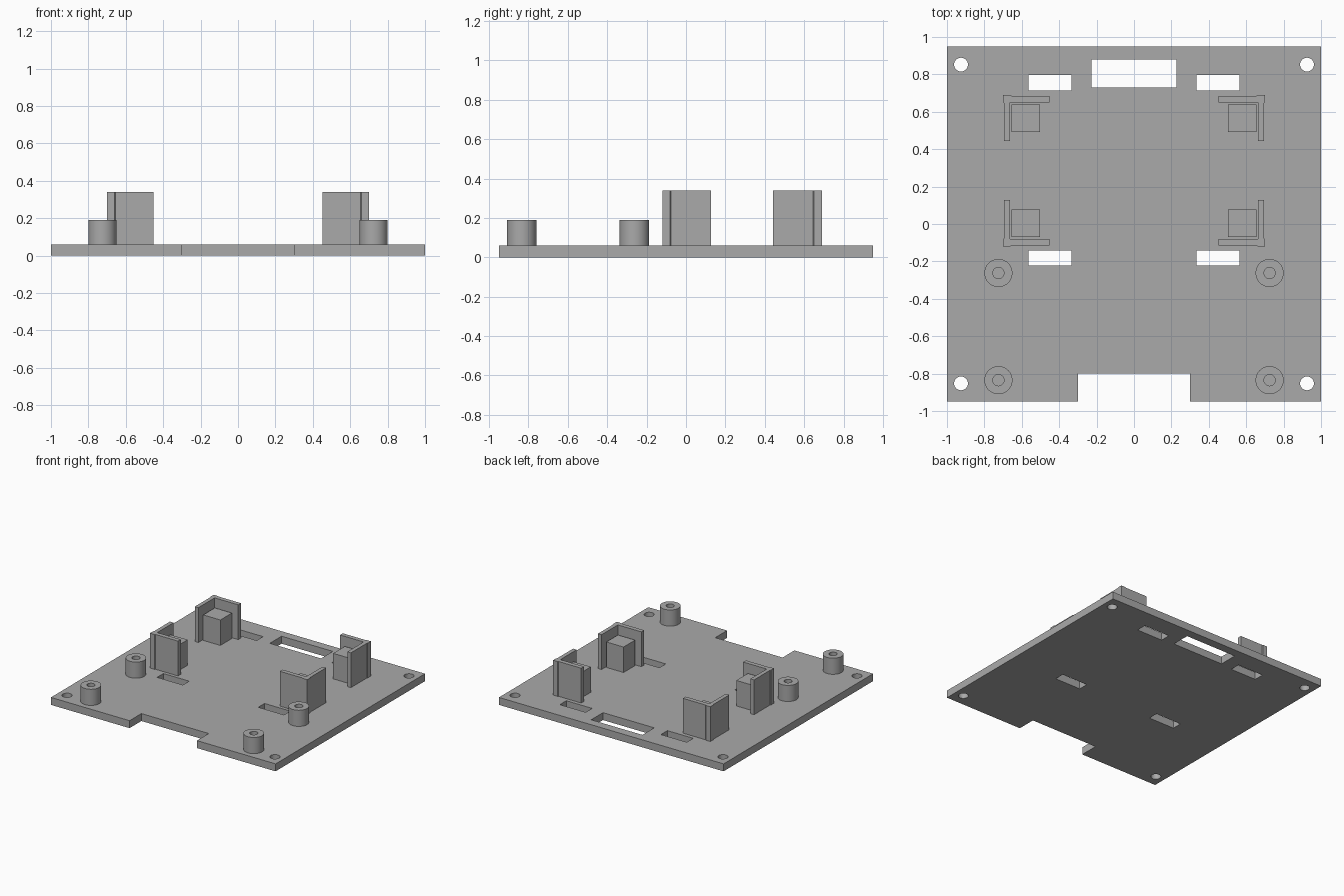
import bpy
from math import cos, sin, tau, radians

cube = bpy.data.objects.get("Cube")
if cube:
    bpy.data.objects.remove(cube, do_unlink=True)

grey = bpy.data.materials.new("plain grey")
grey.use_nodes = True
COLOUR = (0.4, 0.4, 0.4, 1.0)
grey.diffuse_color = COLOUR
grey.node_tree.nodes["Principled BSDF"].inputs["Base Color"].default_value = COLOUR

BASE = 0.06        # plate thickness
MID_Y = 0.285      # line about which the corner guides mirror


def rect(x0, x1, y0, y1):
    return [(x0, y0), (x1, y0), (x1, y1), (x0, y1)]


def circle(x, y, r, n=48):
    return [(x + r * cos(tau * i / n), y + r * sin(tau * i / n)) for i in range(n)]


def extrude(name, loops, z0, z1):
    """Solid from an outer loop plus hole loops."""
    curve = bpy.data.curves.new(name, 'CURVE')
    curve.dimensions = '2D'
    curve.fill_mode = 'BOTH'
    curve.extrude = (z1 - z0) / 2
    for loop in loops:
        spline = curve.splines.new('POLY')
        spline.points.add(len(loop) - 1)
        for point, (x, y) in zip(spline.points, loop):
            point.co = (x, y, 0, 1)
        spline.use_cyclic_u = True
    obj = bpy.data.objects.new(name, curve)
    bpy.context.collection.objects.link(obj)
    obj.location.z = (z0 + z1) / 2
    bpy.ops.object.select_all(action='DESELECT')
    obj.select_set(True)
    bpy.context.view_layer.objects.active = obj
    bpy.ops.object.convert(target='MESH')
    obj = bpy.context.view_layer.objects.active
    bpy.ops.object.mode_set(mode='EDIT')
    bpy.ops.mesh.select_all(action='SELECT')
    bpy.ops.mesh.remove_doubles(threshold=0.0005)
    bpy.ops.mesh.normals_make_consistent(inside=False)
    bpy.ops.object.mode_set(mode='OBJECT')
    bpy.ops.object.shade_smooth_by_angle(angle=radians(30))
    obj.data.materials.clear()
    obj.data.materials.append(grey)
    return obj


# Base plate: notched outline, cable slots and corner screw holes
outline = [(-1, -0.95), (-0.3, -0.95), (-0.3, -0.8), (0.3, -0.8),
           (0.3, -0.95), (1, -0.95), (1, 0.95), (-1, 0.95)]
holes = [rect(-0.228, 0.228, 0.73, 0.88)]
for sx in (-1, 1):
    for y0, y1 in ((0.715, 0.797), (-0.222, -0.142)):
        holes.append(rect(sx * 0.45 - 0.115, sx * 0.45 + 0.115, y0, y1))
    for sy in (-1, 1):
        holes.append(circle(sx * 0.925, sy * 0.852, 0.037))
extrude("base_plate", [outline] + holes, 0, BASE)

# Corner guide profile, with a slightly thicker corner post
guide = [(0.70, 0.69), (0.66, 0.69), (0.655, 0.685), (0.453, 0.685),
         (0.453, 0.65), (0.663, 0.65), (0.663, 0.443), (0.695, 0.443),
         (0.695, 0.645), (0.70, 0.65)]
block = rect(0.502, 0.655, 0.493, 0.64)

for sx, side in ((-1, "right"), (1, "left")):
    # Hollow round standoffs
    for y, place in ((-0.262, "middle"), (-0.835, "front")):
        extrude(f"{place}_{side}_standoff",
                [circle(sx * 0.725, y, 0.075), circle(sx * 0.725, y, 0.03)],
                BASE, 0.19)
    # L-shaped guides, each sheltering a support block
    for sy, place in ((1, "back"), (-1, "front")):
        def flip(loop):
            return [(sx * x, MID_Y + sy * (y - MID_Y)) for x, y in loop]
        extrude(f"{place}_{side}_corner_guide", [flip(guide)], BASE, 0.34)
        extrude(f"{place}_{side}_support_block", [flip(block)], BASE, 0.265)
